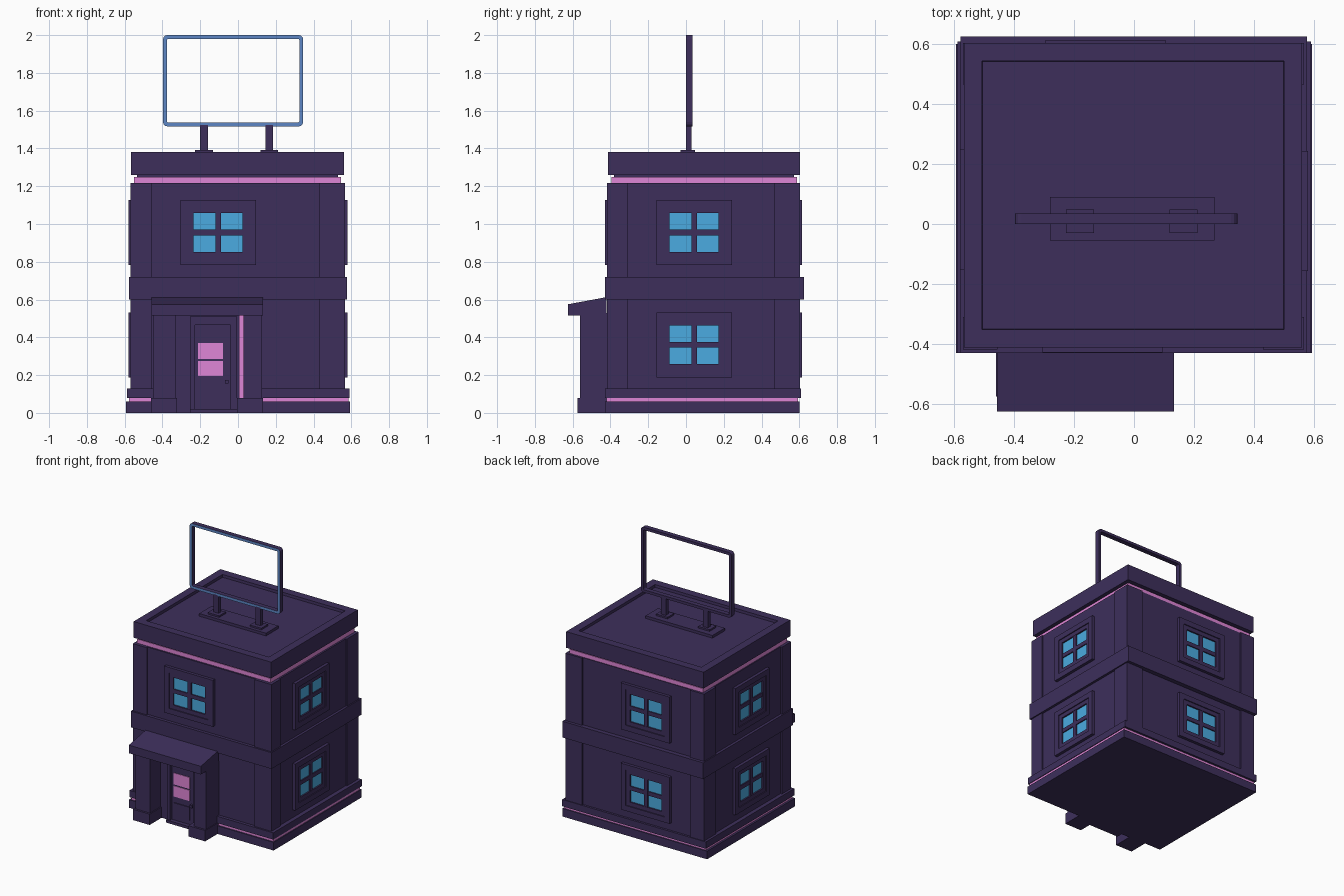
import bpy, bmesh, math
from mathutils import Vector

if "Cube" in bpy.data.objects:
    bpy.data.objects.remove(bpy.data.objects["Cube"])


def material(name, rgb):
    m = bpy.data.materials.new(name)
    m.diffuse_color = (*rgb, 1)
    m.use_nodes = True
    m.node_tree.nodes["Principled BSDF"].inputs["Base Color"].default_value = m.diffuse_color
    return m


PURPLE = material("dark purple", (0.047, 0.028, 0.105))
PINK = material("neon pink", (0.74, 0.24, 0.68))
GLASS = material("window blue", (0.07, 0.41, 0.75))
SIGN = material("sign blue", (0.11, 0.24, 0.56))


def finish(bm, name, *mats):
    bmesh.ops.recalc_face_normals(bm, faces=bm.faces)
    me = bpy.data.meshes.new(name)
    bm.to_mesh(me)
    bm.free()
    for m in mats:
        me.materials.append(m)
    ob = bpy.data.objects.new(name, me)
    bpy.context.collection.objects.link(ob)
    return ob


def add_box(bm, lo, hi, mat=0):
    lo, hi = Vector(lo), Vector(hi)
    vs = bmesh.ops.create_cube(bm, size=1)["verts"]
    for v in vs:
        v.co = Vector([(lo[i] + hi[i]) / 2 + v.co[i] * (hi[i] - lo[i]) for i in range(3)])
    for f in {f for v in vs for f in v.link_faces}:
        f.material_index = mat


def box(name, x0, x1, y0, y1, z0, z1, mat=PURPLE):
    bm = bmesh.new()
    add_box(bm, (x0, y0, z0), (x1, y1, z1))
    return finish(bm, name, mat)


# Base, light strips, walls and floor band
box("base_slab", -0.593, 0.593, -0.43, 0.60, 0, 0.06)
box("base_light_strip", -0.578, 0.585, -0.42, 0.592, 0.06, 0.08, PINK)
box("base_moulding", -0.588, 0.59, -0.43, 0.608, 0.08, 0.13)
box("walls", -0.558, 0.558, -0.407, 0.592, 0.13, 1.218)
box("floor_band", -0.578, 0.576, -0.43, 0.625, 0.60, 0.72)
box("top_light_strip", -0.55, 0.545, -0.395, 0.587, 1.218, 1.248, PINK)
box("roof_gap", -0.535, 0.53, -0.38, 0.572, 1.248, 1.26)

# Corner pilasters
for i, (x0, x1) in enumerate(((-0.57, -0.455), (0.43, 0.567))):
    for j, (y0, y1) in enumerate(((-0.418, -0.31), (0.465, 0.603))):
        box(f"corner_pilaster_{i}{j}", x0, x1, y0, y1, 0.13, 1.218)

# Roof slab with a shallow recess
bm = bmesh.new()
add_box(bm, (-0.567, -0.412, 1.26), (0.56, 0.603, 1.38))
bm.normal_update()
top = [f for f in bm.faces if f.normal.z > 0.9]
bmesh.ops.inset_individual(bm, faces=top, thickness=0.085)
bmesh.ops.inset_individual(bm, faces=top, thickness=0.002, depth=-0.02)
finish(bm, "roof", PURPLE)


# Windows: u runs along the wall, d points out of it
def window(name, place, u, z):
    bm = bmesh.new()

    def part(u0, u1, z0, z1, d0, d1, mat=0):
        a, b = place(u + u0, d0), place(u + u1, d1)
        add_box(bm, (min(a[0], b[0]), min(a[1], b[1]), z + z0),
                (max(a[0], b[0]), max(a[1], b[1]), z + z1), mat)

    def ring(w, h, t, d):
        for s in (-1, 1):
            part(min(s * w, s * (w - t)), max(s * w, s * (w - t)), -h, h, -0.01, d)
            part(-w + t, w - t, min(s * h, s * (h - t)), max(s * h, s * (h - t)), -0.01, d)

    ring(0.20, 0.172, 0.04, 0.022)
    ring(0.16, 0.132, 0.03, 0.015)
    part(-0.015, 0.015, -0.102, 0.102, -0.01, 0.013)
    part(-0.13, 0.13, -0.015, 0.015, -0.01, 0.012)
    part(-0.13, 0.13, -0.102, 0.102, -0.002, 0.004, 1)
    finish(bm, name, PURPLE, GLASS)


sides = {
    "front": (lambda u, d: (u, -0.407 - d), -0.105, (0.955,)),
    "back": (lambda u, d: (u, 0.592 + d), -0.095, (0.36, 0.955)),
    "right": (lambda u, d: (0.558 + d, u), 0.043, (0.36, 0.955)),
    "left": (lambda u, d: (-0.558 - d, u), 0.048, (0.36, 0.955)),
}
for side, (place, u, heights) in sides.items():
    for i, z in enumerate(heights):
        window(f"{side}_window_{i}", place, u, z)

# Porch: side walls, feet and sloping canopy
box("porch_left_wall", -0.45, -0.33, -0.56, -0.40, 0, 0.53)
box("porch_right_wall", 0.03, 0.128, -0.56, -0.40, 0, 0.53)
box("porch_left_foot", -0.46, -0.322, -0.575, -0.42, 0, 0.08)
box("porch_right_foot", -0.005, 0.133, -0.575, -0.42, 0, 0.08)
box("porch_back_wall", -0.33, 0.03, -0.435, -0.40, 0, 0.53)
bm = bmesh.new()
profile = ((-0.625, 0.515), (-0.625, 0.575), (-0.42, 0.613), (-0.42, 0.515))
face = bm.faces.new([bm.verts.new((-0.457, y, z)) for y, z in profile])
new = bmesh.ops.extrude_face_region(bm, geom=[face])["geom"]
bmesh.ops.translate(bm, verts=[g for g in new if isinstance(g, bmesh.types.BMVert)],
                    vec=(0.59, 0, 0))
finish(bm, "porch_canopy", PURPLE)

# Door, door frame and neon tube
box("door_frame_left", -0.255, -0.228, -0.47, -0.42, 0, 0.51)
box("door_frame_right", -0.04, -0.005, -0.47, -0.42, 0, 0.51)
box("door_frame_top", -0.228, -0.04, -0.47, -0.42, 0.465, 0.51)
box("door", -0.228, -0.04, -0.45, -0.42, 0.02, 0.465)
box("door_step", -0.255, -0.005, -0.48, -0.42, 0, 0.02)
for i, (z0, z1) in enumerate(((0.195, 0.275), (0.285, 0.37))):
    box(f"door_pane_{i}", -0.212, -0.08, -0.454, -0.448, z0, z1, PINK)
box("door_lower_panel", -0.21, -0.08, -0.456, -0.448, 0.05, 0.15)
box("door_knob", -0.068, -0.05, -0.47, -0.448, 0.155, 0.175)
box("porch_light_tube", 0.005, 0.03, -0.46, -0.43, 0.06, 0.515, PINK)

# Sign mount on the roof
box("sign_base_plate", -0.28, 0.268, -0.055, 0.09, 1.355, 1.38)
for i, x in enumerate((-0.18, 0.165)):
    box(f"sign_foot_{i}", x - 0.047, x + 0.047, -0.03, 0.048, 1.37, 1.392)
    box(f"sign_post_{i}", x - 0.02, x + 0.02, 0.0, 0.03, 1.39, 1.525)


# Rounded rectangular sign frame, blue on its front
def outline(bm, inset, r, y):
    pts = []
    x0, x1, z0, z1 = -0.397 + inset, 0.345 - inset, 1.517 + inset, 2.0 - inset
    corners = ((x1 - r, z1 - r), (x0 + r, z1 - r), (x0 + r, z0 + r), (x1 - r, z0 + r))
    for k, (cx, cz) in enumerate(corners):
        for s in range(4):
            a = math.radians(90 * k + 30 * s)
            pts.append(bm.verts.new((cx + r * math.cos(a), y, cz + r * math.sin(a))))
    return pts


bm = bmesh.new()
loops = [outline(bm, 0, 0.022, 0.0), outline(bm, 0.02, 0.008, 0.0),
         outline(bm, 0.02, 0.008, 0.035), outline(bm, 0, 0.022, 0.035)]
for k in range(4):
    a, b = loops[k], loops[(k + 1) % 4]
    for i in range(16):
        j = (i + 1) % 16
        f = bm.faces.new((a[i], a[j], b[j], b[i]))
        f.material_index = 1 if k == 0 else 0
finish(bm, "sign_frame", PURPLE, SIGN)
